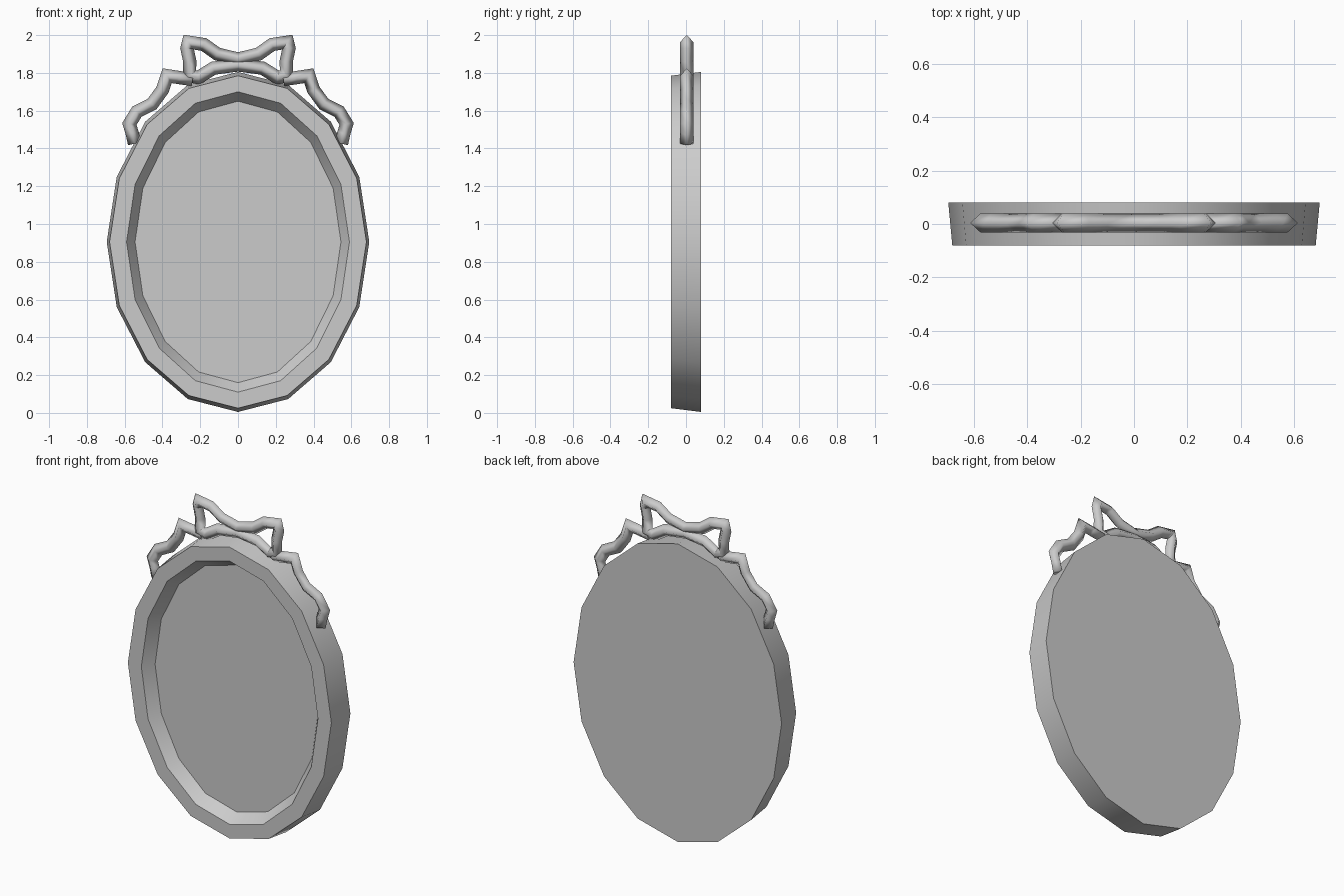
import bpy, bmesh, math
from mathutils import Vector

cube = bpy.data.objects.get("Cube")
if cube:
    bpy.data.objects.remove(cube)

# One flat colour for everything
grey = bpy.data.materials.new("plain grey")
grey.use_nodes = True
colour = (0.6, 0.6, 0.6, 1)
grey.diffuse_color = colour
grey.node_tree.nodes["Principled BSDF"].inputs["Base Color"].default_value = colour

SIDES = 16
CENTRE_Z = 0.905


def finish(name, bm, angle):
    bmesh.ops.recalc_face_normals(bm, faces=bm.faces)
    mesh = bpy.data.meshes.new(name)
    bm.to_mesh(mesh)
    bm.free()
    mesh.materials.append(grey)
    ob = bpy.data.objects.new(name, mesh)
    bpy.context.collection.objects.link(ob)
    bpy.ops.object.select_all(action='DESELECT')
    ob.select_set(True)
    bpy.context.view_layer.objects.active = ob
    bpy.ops.object.shade_smooth_by_angle(angle=math.radians(angle))
    return ob


def bridge(bm, a, b):
    n = len(a)
    for i in range(n):
        j = (i + 1) % n
        bm.faces.new((a[i], a[j], b[j], b[i]))


def oval(bm, rx, rz, y):
    ring = []
    for i in range(SIDES):
        t = math.tau * i / SIDES
        ring.append(bm.verts.new((rx * math.sin(t), y, CENTRE_Z + rz * math.cos(t))))
    return ring


def ribbon(name, path, radius, closed):
    """Sweep a diamond section along a flat path of (x, z) points."""
    bm = bmesh.new()
    pts = [Vector((x, 0.004, z)) for x, z in path]
    n = len(pts)
    rings = []
    for i, p in enumerate(pts):
        before = pts[i - 1] if closed or i else p
        after = pts[(i + 1) % n] if closed or i < n - 1 else p
        d_in, d_out = (p - before).normalized(), (after - p).normalized()
        tangent = (d_in + d_out).normalized()
        side = Vector((-tangent.z, 0, tangent.x))
        # Widen the section at bends so the band keeps its thickness
        stretch = 1 / max(0.75, tangent.dot(d_out if d_out.length else d_in))
        depth = Vector((0, radius, 0))
        rings.append([bm.verts.new(p + o) for o in
                      (side * radius * stretch, depth, -side * radius * stretch, -depth)])
    for i in range(n if closed else n - 1):
        bridge(bm, rings[i], rings[(i + 1) % n])
    if not closed:
        bm.faces.new(rings[0])
        bm.faces.new(rings[-1])
    return finish(name, bm, 100)


# Oval frame: flat back, flaring wall, flat rim, sloped recess and inner panel
bm = bmesh.new()
profile = [(0.695, 0.9, 0.08), (0.68, 0.88, -0.08),
           (0.59, 0.795, -0.08), (0.545, 0.745, -0.013)]
rings = [oval(bm, *p) for p in profile]
for a, b in zip(rings, rings[1:]):
    bridge(bm, a, b)
bm.faces.new(rings[0])
bm.faces.new(rings[-1])
finish("oval_frame", bm, 35)

# Ribbon bow: one closed loop, mirrored about the middle
half = [(0.11, 1.90), (0.18, 1.95), (0.262, 1.963), (0.27, 1.93),
        (0.255, 1.86), (0.258, 1.785), (0.21, 1.775), (0.13, 1.825)]
loop = [(0, 1.873)] + half + [(0, 1.842)] + [(-x, z) for x, z in reversed(half)]
ribbon("bow_loops", loop, 0.035, True)

# Wavy ribbon tails on both sides
tail = [(0.24, 1.765), (0.31, 1.775), (0.375, 1.785), (0.40, 1.71),
        (0.455, 1.635), (0.535, 1.595), (0.575, 1.53), (0.56, 1.48), (0.548, 1.425)]
for side, sign in (("left", 1), ("right", -1)):
    ribbon(side + "_ribbon_tail", [(sign * x, z) for x, z in tail], 0.035, False)
